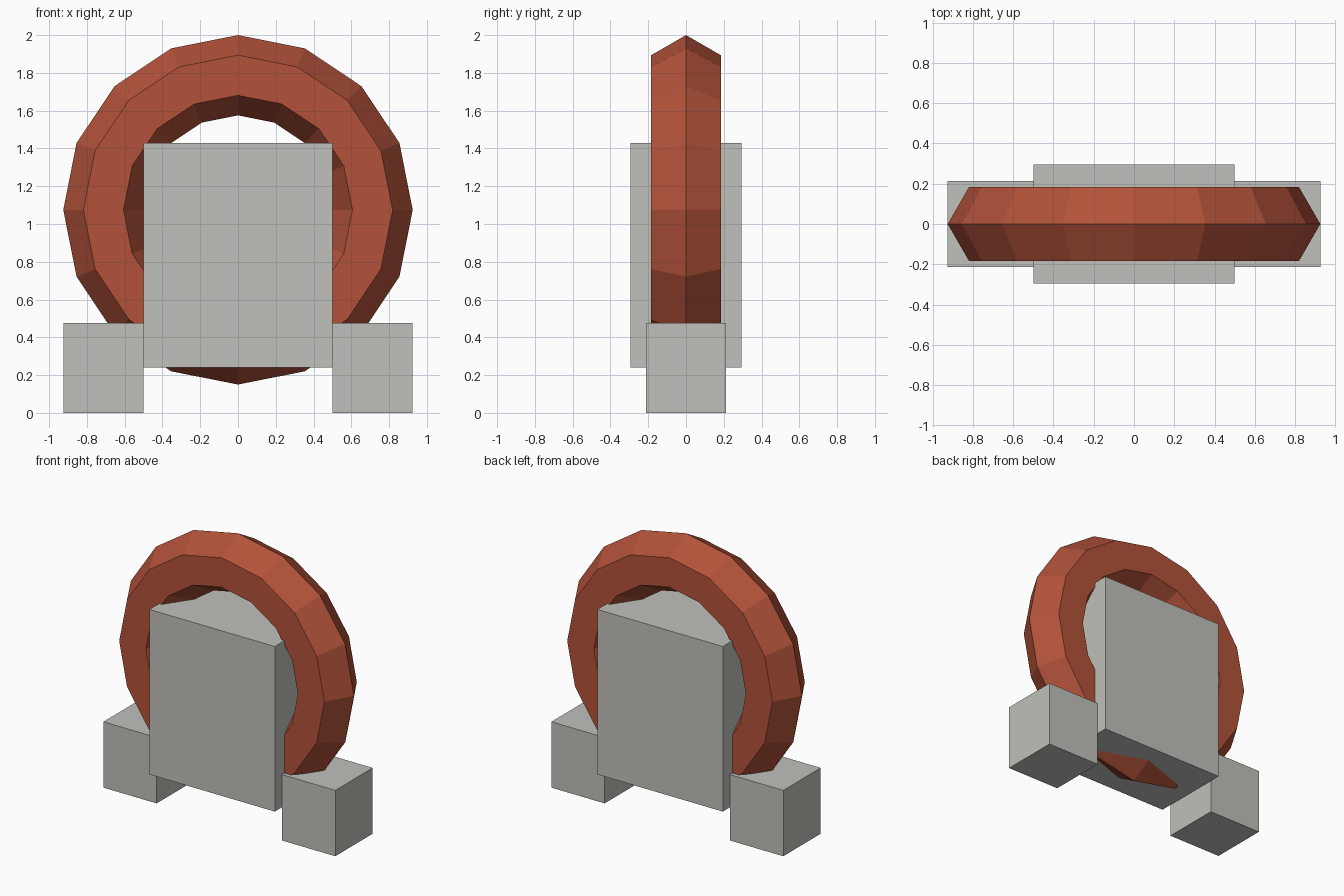
import bpy
import bmesh
from math import cos, sin, tau

cube = bpy.data.objects.get("Cube")
if cube:
    bpy.data.objects.remove(cube, do_unlink=True)


def make_material(name, rgb):
    mat = bpy.data.materials.new(name)
    mat.use_nodes = True
    color = (*rgb, 1.0)
    mat.diffuse_color = color
    mat.node_tree.nodes["Principled BSDF"].inputs["Base Color"].default_value = color
    return mat


def add_object(name, bm, mat):
    bmesh.ops.recalc_face_normals(bm, faces=bm.faces)
    mesh = bpy.data.meshes.new(name)
    bm.to_mesh(mesh)
    bm.free()
    mesh.materials.append(mat)
    obj = bpy.data.objects.new(name, mesh)
    bpy.context.collection.objects.link(obj)
    return obj


def add_box(name, low, high, mat):
    bm = bmesh.new()
    bmesh.ops.create_cube(bm, size=1)
    for v in bm.verts:
        v.co = [(a + b) / 2 + c * (b - a) for a, b, c in zip(low, high, v.co)]
    return add_object(name, bm, mat)


def add_ring(name, major, minor, segments, sides, height, mat):
    """Upright faceted ring whose axis runs along y."""
    bm = bmesh.new()
    loops = []
    for i in range(segments):
        a = tau * i / segments
        loop = []
        for j in range(sides):
            b = tau * j / sides
            r = major + minor * cos(b)
            loop.append(bm.verts.new((r * cos(a), minor * sin(b), height + r * sin(a))))
        loops.append(loop)
    for i in range(segments):
        here, after = loops[i], loops[(i + 1) % segments]
        for j in range(sides):
            k = (j + 1) % sides
            bm.faces.new((here[j], here[k], after[k], after[j]))
    return add_object(name, bm, mat)


red = make_material("brick red", (0.45, 0.085, 0.042))
grey = make_material("stone grey", (0.53, 0.53, 0.495))

# Large upright ring
add_ring("ring", 0.7125, 0.2125, 16, 6, 1.075, red)

# Slab through the middle of the ring
add_box("centre_block", (-0.5, -0.295, 0.24), (0.5, 0.295, 1.43), grey)

# Feet on either side
for side, x0, x1 in (("right", -0.925, -0.5), ("left", 0.5, 0.925)):
    add_box(side + "_foot", (x0, -0.2125, 0), (x1, 0.2125, 0.475), grey)
